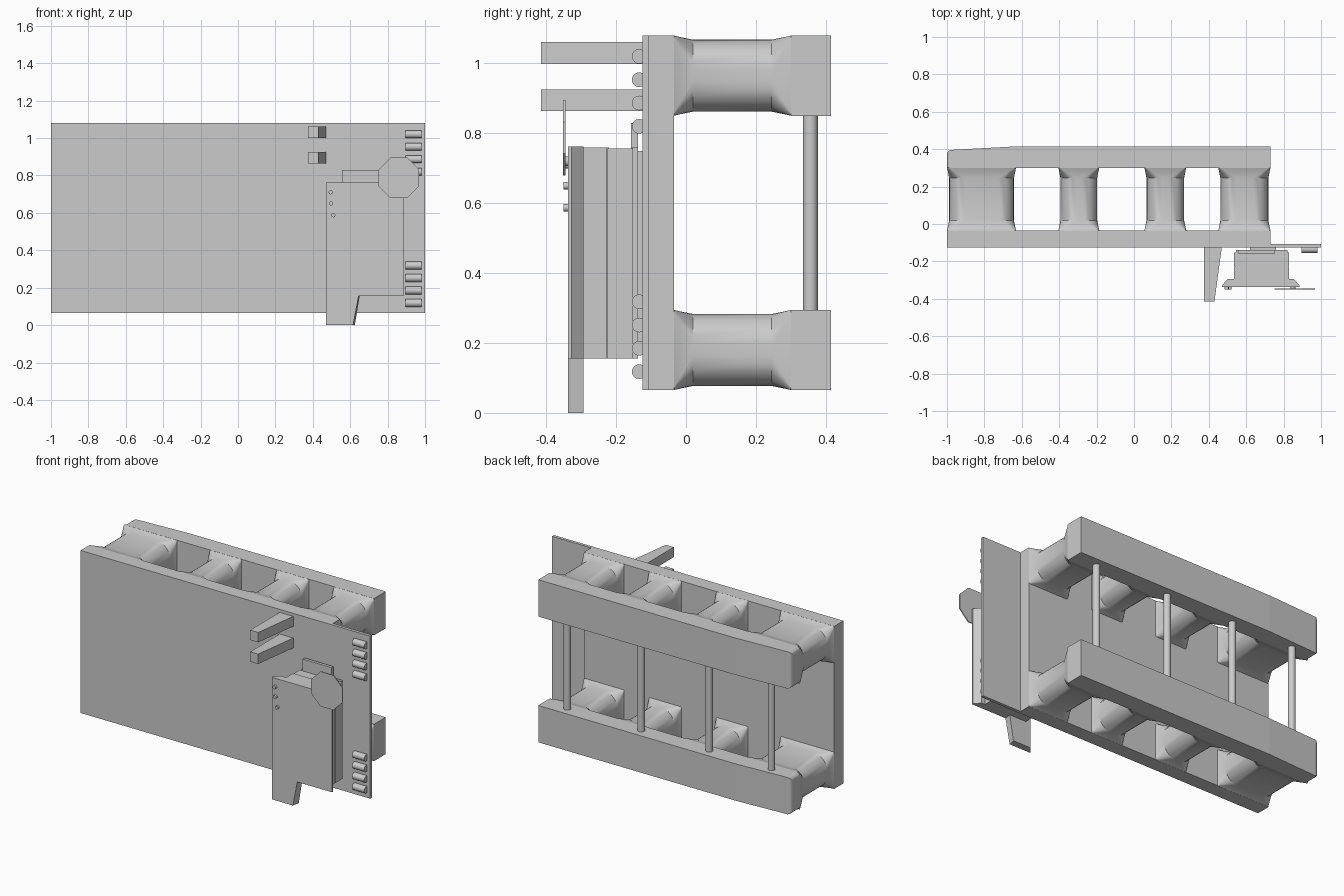
import bpy
import bmesh
import math
from mathutils import Vector, Matrix

default = bpy.data.objects.get("Cube")
if default:
    bpy.data.objects.remove(default, do_unlink=True)


def finish(name, bm, smooth=False):
    bmesh.ops.recalc_face_normals(bm, faces=bm.faces)
    mesh = bpy.data.meshes.new(name)
    bm.to_mesh(mesh)
    bm.free()
    obj = bpy.data.objects.new(name, mesh)
    bpy.context.collection.objects.link(obj)
    if smooth:
        bpy.ops.object.select_all(action='DESELECT')
        obj.select_set(True)
        bpy.context.view_layer.objects.active = obj
        bpy.ops.object.shade_smooth_by_angle(angle=math.radians(35))
    return obj


def loft(bm, rings):
    """Skin equal-length rings of points and cap both ends."""
    loops = [[bm.verts.new(p) for p in ring] for ring in rings]
    n = len(loops[0])
    for a, b in zip(loops, loops[1:]):
        for i in range(n):
            j = (i + 1) % n
            bm.faces.new((a[i], a[j], b[j], b[i]))
    bm.faces.new(loops[0])
    bm.faces.new(loops[-1])


def box(name, x, y, z):
    bm = bmesh.new()
    loft(bm, [[(x[0], y[0], h), (x[1], y[0], h), (x[1], y[1], h), (x[0], y[1], h)] for h in z])
    return finish(name, bm)


def cylinder(name, center, radius, length, axis, sides=16, turn=0):
    bm = bmesh.new()
    bmesh.ops.create_cone(bm, cap_ends=True, segments=sides, radius1=radius, radius2=radius,
                          depth=length, matrix=Matrix.Rotation(turn, 4, 'Z'))
    rot = Vector((0, 0, 1)).rotation_difference(Vector(axis)).to_matrix().to_4x4()
    bm.transform(Matrix.Translation(center) @ rot)
    return finish(name, bm, smooth=sides > 8)


def rounded_section(x, y, z, inset, radius, steps=6):
    """Rounded rectangle in the xz plane at depth y."""
    x0, x1, z0, z1 = x[0] + inset, x[1] - inset, z[0] + inset, z[1] - inset
    corners = [(x1 - radius, z1 - radius), (x0 + radius, z1 - radius),
               (x0 + radius, z0 + radius), (x1 - radius, z0 + radius)]
    ring = []
    for q, (cx, cz) in enumerate(corners):
        for s in range(steps + 1):
            a = math.pi / 2 * (q + s / steps)
            ring.append((cx + radius * math.cos(a), y, cz + radius * math.sin(a)))
    return ring


# Main slab and thin side flange
LOW, HIGH = 0.065, 1.08
box("front_slab", (-1, 0.73), (-0.125, -0.034), (LOW, HIGH))
box("side_flange", (0.72, 1), (-0.125, -0.106), (LOW, HIGH))

# Rear rails with their flared columns
COLUMNS = [(-1, -0.63), (-0.405, -0.185), (0.055, 0.28), (0.45, 0.73)]
FLARE = [(-0.036, 0, 0.004), (-0.015, 0.005, 0.035), (0.02, 0.012, 0.085),
         (0.245, 0.012, 0.085), (0.28, 0.005, 0.035), (0.303, 0, 0.004)]
RAIL = [(-1, 0.30), (0.73, 0.30), (0.73, 0.415), (-0.63, 0.415), (-1, 0.395)]
for level, span in (("lower", (LOW, 0.295)), ("upper", (0.85, HIGH))):
    bm = bmesh.new()
    loft(bm, [[(x, y, z) for x, y in RAIL] for z in span])
    end = [e for e in bm.edges if all(v.co.x < -0.99 for v in e.verts)
           and sum(v.co.y for v in e.verts) > 0.65]
    bmesh.ops.bevel(bm, geom=end, offset=0.022, segments=3, profile=0.5, affect='EDGES')
    finish(level + "_rail", bm)
    for i, x in enumerate(COLUMNS):
        bm = bmesh.new()
        loft(bm, [rounded_section(x, y, span, inset, r) for y, inset, r in FLARE])
        finish(f"{level}_column_{i + 1}", bm, smooth=True)

# Upright rods joining the rails
for i, x in enumerate((-0.84, -0.41, 0.06, 0.57)):
    cylinder(f"rail_rod_{i + 1}", (x, 0.356, 0.57), 0.021, 0.6, (0, 0, 1))

# Tapered prongs on the front
for name, z in (("lower_prong", 0.895), ("upper_prong", 1.03)):
    bm = bmesh.new()
    loft(bm, [[(0.375, -0.12, h), (0.47, -0.12, h), (0.43, -0.415, h), (0.375, -0.415, h)]
              for h in (z - 0.031, z + 0.031)])
    finish(name, bm)

# Two stacks of small rollers on the flange
for group, base in (("lower", 0.118), ("upper", 0.82)):
    for i in range(4):
        cylinder(f"{group}_roller_{i + 1}", (0.938, -0.134, base + i * 0.0667),
                 0.021, 0.084, (1, 0, 0))

# Layered body of the latch unit
BODY_Z = (0.155, 0.76)
box("latch_mount", (0.62, 0.76), (-0.145, -0.12), (0.17, 0.75))
box("latch_back_layer", (0.545, 0.82), (-0.155, -0.138), BODY_Z)
box("latch_middle_layer", (0.535, 0.83), (-0.225, -0.152), (0.155, 0.756))
box("latch_groove", (0.54, 0.825), (-0.23, -0.22), BODY_Z)
box("latch_front_layer", (0.535, 0.83), (-0.3, -0.227), BODY_Z)
box("latch_top_tab", (0.555, 0.755), (-0.157, -0.138), (0.7, 0.83))

# Latch face plate with its hanging foot, narrowing to the rear
OUTLINE = [(0.47, 0), (0.615, 0), (0.645, 0.155), (0.885, 0.155), (0.885, 0.762), (0.47, 0.762)]
bm = bmesh.new()
loft(bm, [[(0.68 + (x - 0.68) * s, y, z) for x, z in OUTLINE]
          for y, s in ((-0.337, 1), (-0.328, 1), (-0.293, 0.85))])
finish("latch_face_plate", bm)

# Octagonal dial, its pin and the three studs
cylinder("dial", (0.86, -0.348, 0.787), 0.117, 0.007, (0, 1, 0), 8, math.pi / 8)
cylinder("dial_pin", (0.85, -0.338, 0.72), 0.014, 0.02, (0, 1, 0))
for i, (x, z) in enumerate(((0.495, 0.71), (0.497, 0.65), (0.51, 0.587))):
    cylinder(f"face_stud_{i + 1}", (x, -0.342, z), 0.011, 0.016, (0, 1, 0))
